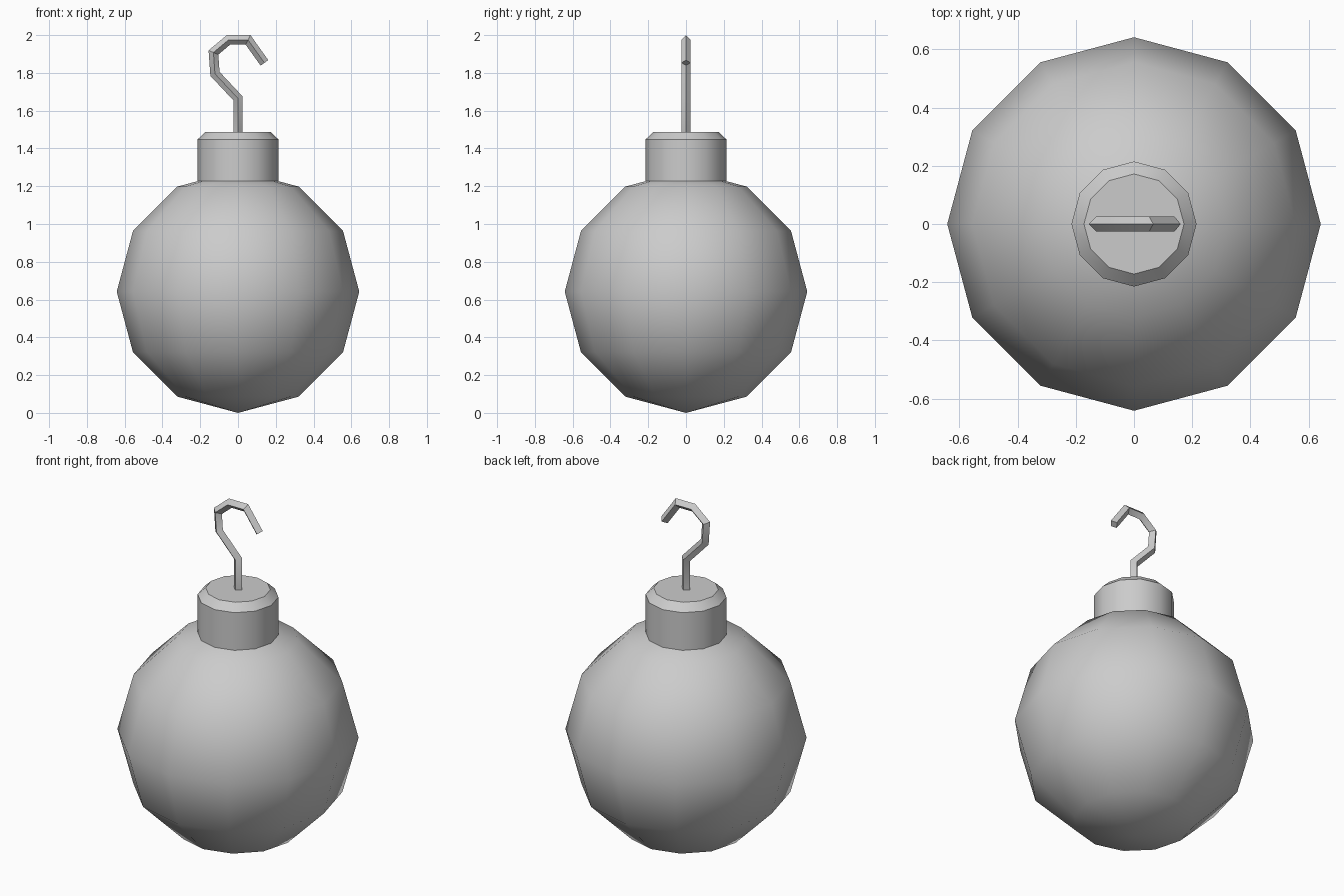
import bpy, bmesh, math
from mathutils import Vector

if "Cube" in bpy.data.objects:
    bpy.data.objects.remove(bpy.data.objects["Cube"])


def finish(bm, name, limit=36):
    """Smooth shading, with edges steeper than the limit kept sharp."""
    bmesh.ops.recalc_face_normals(bm, faces=bm.faces)
    for f in bm.faces:
        f.smooth = True
    for e in bm.edges:
        e.smooth = e.calc_face_angle(0) < math.radians(limit)
    me = bpy.data.meshes.new(name)
    bm.to_mesh(me)
    bm.free()
    ob = bpy.data.objects.new(name, me)
    bpy.context.collection.objects.link(ob)
    return ob


def skin(rings, name):
    """Closed tube through equal-length rings of points, capped at both ends."""
    bm = bmesh.new()
    loops = [[bm.verts.new(p) for p in ring] for ring in rings]
    n = len(loops[0])
    for a, b in zip(loops, loops[1:]):
        for i in range(n):
            j = (i + 1) % n
            bm.faces.new((a[i], a[j], b[j], b[i]))
    bm.faces.new(loops[0])
    bm.faces.new(loops[-1])
    return finish(bm, name)


# Low-poly ball
R = 0.642
bm = bmesh.new()
bmesh.ops.create_uvsphere(bm, u_segments=12, v_segments=6, radius=R)
bmesh.ops.translate(bm, verts=bm.verts, vec=(0, 0, R))
finish(bm, "ball")

# Chamfered twelve-sided cap
profile = [(0.215, 1.21), (0.215, 1.447), (0.172, 1.488)]
skin([[(r * math.cos(k * math.pi / 6), r * math.sin(k * math.pi / 6), z)
       for k in range(12)] for r, z in profile], "cap")

# Hook: four-sided wire, mitred at each bend
path = [Vector((x, 0, z)) for x, z in [
    (0, 1.47), (0, 1.665), (-0.122, 1.795), (-0.13, 1.908),
    (-0.05, 1.975), (0.053, 1.975), (0.14, 1.853)]]
wire = 0.025
side = Vector((0, 1, 0))
rings = []
for i, p in enumerate(path):
    d_in = (p - path[i - 1]).normalized() if i else None
    d_out = (path[i + 1] - p).normalized() if i < len(path) - 1 else d_in
    d_in = d_in or d_out
    normal = side.cross((d_in + d_out).normalized())
    miter = wire / normal.dot(side.cross(d_out))
    rings.append([p + normal * miter, p + side * wire,
                  p - normal * miter, p - side * wire])
hook = skin(rings, "hook")
